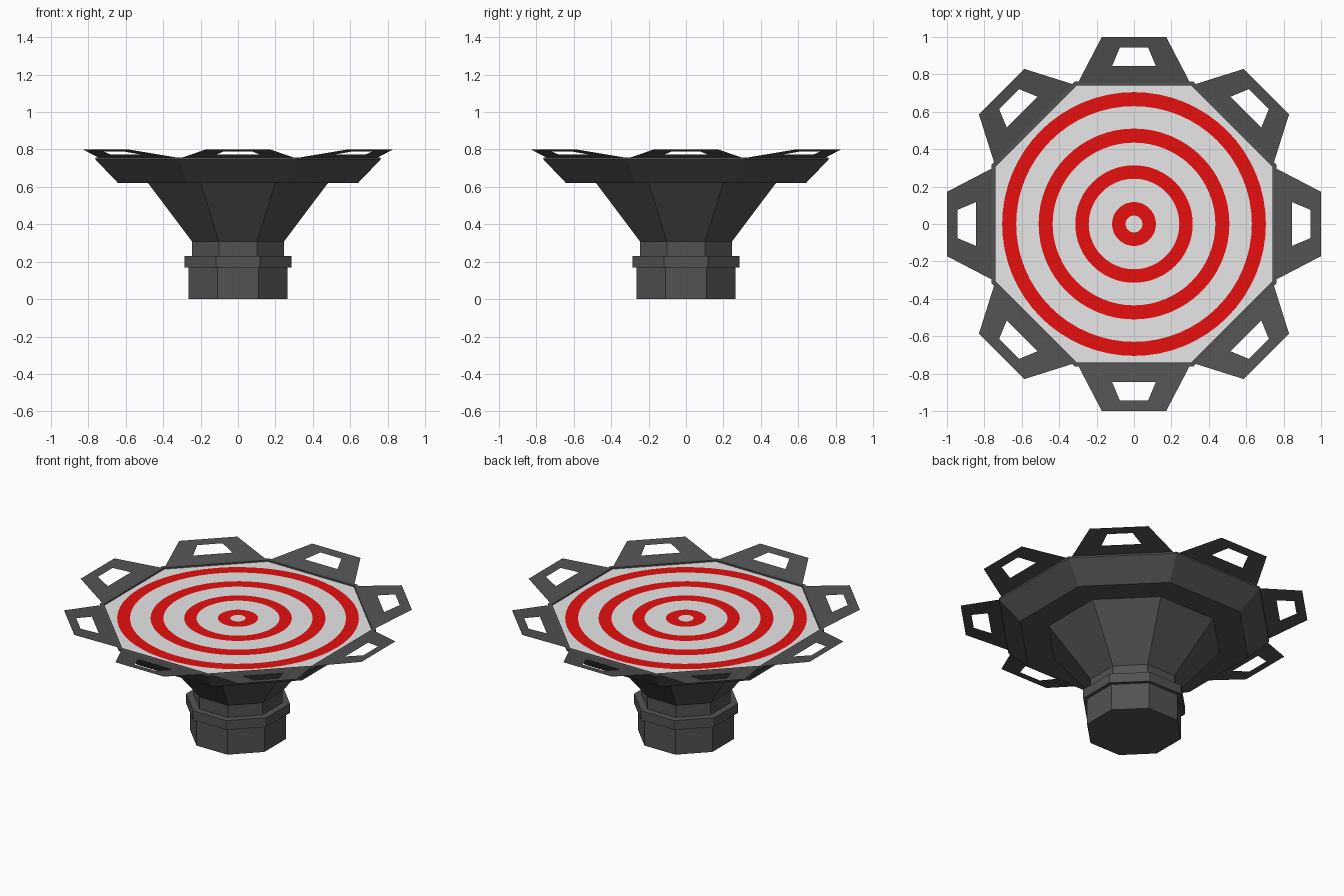
import bpy, bmesh, math

if "Cube" in bpy.data.objects:
    bpy.data.objects.remove(bpy.data.objects["Cube"])

def material(name, rgb):
    m = bpy.data.materials.new(name)
    m.diffuse_color = (*rgb, 1.0)
    m.use_nodes = True
    m.node_tree.nodes["Principled BSDF"].inputs["Base Color"].default_value = m.diffuse_color
    return m

DARK = material("dark_grey", (0.085, 0.085, 0.085))
WHITE = material("off_white", (0.8, 0.8, 0.8))
RED = material("red", (0.8, 0.0045, 0.0045))
APOTHEM = math.cos(math.pi / 8)

def finish(name, bm, mats):
    me = bpy.data.meshes.new(name)
    bm.to_mesh(me)
    bm.free()
    for m in mats:
        me.materials.append(m)
    ob = bpy.data.objects.new(name, me)
    bpy.context.collection.objects.link(ob)
    return ob

def octagon_shell(name, profile, cap_bottom=False):
    """Eight-sided lathe; profile is (flat-to-centre distance, z), going upward."""
    bm = bmesh.new()
    rings = []
    for a, z in profile:
        r = a / APOTHEM
        rings.append([bm.verts.new((r * math.cos((k + 0.5) * math.pi / 4),
                                    r * math.sin((k + 0.5) * math.pi / 4), z))
                      for k in range(8)])
    for lo, hi in zip(rings, rings[1:]):
        for k in range(8):
            n = (k + 1) % 8
            bm.faces.new((lo[k], lo[n], hi[n], hi[k]))
    if cap_bottom:
        bm.faces.new(rings[0][::-1])
    return finish(name, bm, [DARK])

# Pedestal, collar, neck, cone and shallow dish with a raised rim
octagon_shell("base", [(0.265, 0), (0.265, 0.17)], cap_bottom=True)
octagon_shell("collar", [(0.265, 0.17), (0.287, 0.17), (0.287, 0.23), (0.245, 0.23)])
octagon_shell("neck", [(0.245, 0.23), (0.245, 0.307)])
octagon_shell("cone", [(0.245, 0.307), (0.482, 0.622)])
octagon_shell("dish", [(0.482, 0.622), (0.643, 0.622), (0.763, 0.747),
                       (0.763, 0.757), (0.74, 0.757), (0.74, 0.747)])

# Target face: concentric bands, alternating white and red, out to the octagon
SEG = 64
radii = [0.045, 0.117, 0.242, 0.314, 0.435, 0.51, 0.63, 0.705]
bm = bmesh.new()
loops = []
for r in radii + [None]:
    loop = []
    for k in range(SEG):
        t = 2 * math.pi * k / SEG
        off = (t + math.pi / 8) % (math.pi / 4) - math.pi / 8
        rad = r if r else 0.74 / math.cos(off)
        loop.append(bm.verts.new((rad * math.cos(t), rad * math.sin(t), 0.748)))
    loops.append(loop)
bm.faces.new(loops[0])
for i, (a, b) in enumerate(zip(loops, loops[1:])):
    for k in range(SEG):
        n = (k + 1) % SEG
        f = bm.faces.new((a[k], b[k], b[n], a[n]))
        f.material_index = 1 if i % 2 == 0 else 0
finish("target_face", bm, [WHITE, RED])

# Eight tilted rim tabs, each a thin trapezoid frame around an opening
outer = [(0.76, -0.297), (1.0, -0.172), (1.0, 0.172), (0.76, 0.297)]
inner = [(0.845, -0.117), (0.945, -0.075), (0.945, 0.075), (0.845, 0.117)]
for i in range(8):
    c, s = math.cos(i * math.pi / 4), math.sin(i * math.pi / 4)
    bm = bmesh.new()

    def place(p):
        x, y = p
        z = 0.757 + (x - 0.76) * 0.043 / 0.24
        return bm.verts.new((x * c - y * s, x * s + y * c, z))

    o = [place(p) for p in outer]
    h = [place(p) for p in inner]
    for k in range(4):
        n = (k + 1) % 4
        bm.faces.new((o[k], o[n], h[n], h[k]))
    finish(f"rim_tab_{i + 1}", bm, [DARK])
